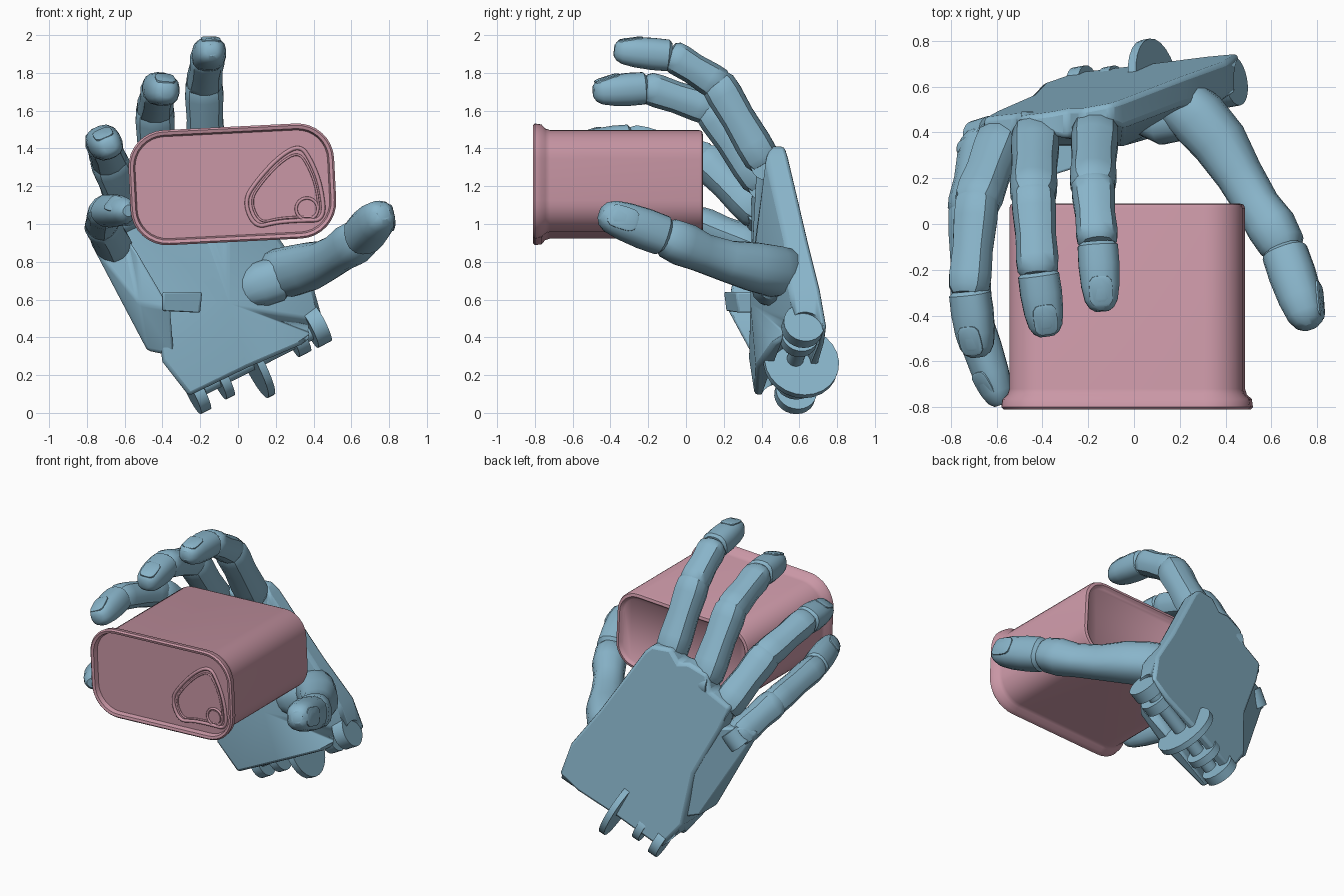
import bpy, bmesh, math
from mathutils import Vector, Matrix

cube = bpy.data.objects.get("Cube")
if cube:
    bpy.data.objects.remove(cube, do_unlink=True)


def material(name, colour):
    m = bpy.data.materials.new(name)
    m.use_nodes = True
    m.diffuse_color = (*colour, 1)
    m.node_tree.nodes["Principled BSDF"].inputs["Base Color"].default_value = (*colour, 1)
    return m


BLUE = material("dusty_blue", (0.25, 0.46, 0.59))
PINK = material("dusty_pink", (0.59, 0.31, 0.38))


def finish(name, bm, mat, angle=35, bevel=0):
    bmesh.ops.recalc_face_normals(bm, faces=bm.faces)
    mesh = bpy.data.meshes.new(name)
    bm.to_mesh(mesh)
    bm.free()
    ob = bpy.data.objects.new(name, mesh)
    bpy.context.collection.objects.link(ob)
    mesh.materials.append(mat)
    if bevel:
        mod = ob.modifiers.new("soft_edges", "BEVEL")
        mod.width, mod.segments, mod.limit_method = bevel, 2, "ANGLE"
    bpy.ops.object.select_all(action="DESELECT")
    ob.select_set(True)
    bpy.context.view_layer.objects.active = ob
    bpy.ops.object.shade_smooth_by_angle(angle=math.radians(angle))
    return ob


def skin(name, rings, mat, angle=35):
    """Join a row of equal rings of points and cap both ends."""
    bm = bmesh.new()
    loops = [[bm.verts.new(p) for p in ring] for ring in rings]
    n = len(loops[0])
    for a, b in zip(loops, loops[1:]):
        for i in range(n):
            j = (i + 1) % n
            bm.faces.new((a[i], a[j], b[j], b[i]))
    bm.faces.new(loops[0])
    bm.faces.new(loops[-1])
    return finish(name, bm, mat, angle)


def frame(d, up):
    d = d.normalized()
    side = d.cross(Vector(up)).normalized()
    return side, side.cross(d), d


def tube(name, pts, radii, up, n=12, flat=0.95):
    rings = []
    for i, p in enumerate(pts):
        d = pts[min(i + 1, len(pts) - 1)] - pts[max(i - 1, 0)]
        side, top, _ = frame(d, up)
        ring = []
        for k in range(n):
            a = math.tau * (k + 0.5) / n
            c, s = math.cos(a), math.sin(a)
            box = (abs(c) ** 2.6 + abs(s) ** 2.6) ** (-1 / 2.6)
            ring.append(p + radii[i] * box * (side * c + top * s * flat))
        rings.append(ring)
    return skin(name, rings, BLUE)


def disc(name, centre, axis, r, depth, mat=BLUE, seg=24):
    bm = bmesh.new()
    rot = Vector(axis).to_track_quat("Z", "Y").to_matrix().to_4x4()
    bmesh.ops.create_cone(bm, cap_ends=True, segments=seg, radius1=r, radius2=r,
                          depth=depth, matrix=Matrix.Translation(centre) @ rot)
    return finish(name, bm, mat, 35)


def phalanx(name, a, b, r0, r1, up):
    ts = (-0.08, 0.0, 0.2, 0.55, 0.85, 1.0, 1.08)
    fs = (0.8, 0.97, 1.0, 0.95, 1.03, 0.99, 0.78)
    pts = [a.lerp(b, t) for t in ts]
    tube(name, pts, [f * (r0 + (r1 - r0) * t) for f, t in zip(fs, ts)], up)


def fingertip(name, a, b, r, up):
    ts = (0.03, 0.08, 0.35, 0.65, 0.85, 0.95, 1.0)
    fs = (0.8, 1.0, 1.02, 0.95, 0.82, 0.62, 0.36)
    tube(name, [a.lerp(b, t) for t in ts], [r * f for f in fs], up, 16)
    # nail set on the back of the tip
    side, top, d = frame(b - a, up)
    c = a.lerp(b, 0.74) + top * r * 0.73
    top = (top + d * 0.25).normalized()
    d = side.cross(top) * -1
    rings = []
    for h, s in ((-0.2, 1), (0.05, 1), (0.1, 0.85)):
        ring = []
        for k in range(20):
            t = math.tau * k / 20
            x, y = math.cos(t), math.sin(t)
            q = (x ** 4 + y ** 4) ** -0.25 * s
            ring.append(c + side * x * q * r * 0.58 + d * y * q * r * 0.76 + top * h * r)
        rings.append(ring)
    skin(name + "_nail", rings, BLUE)


# four fingers: joints from knuckle to tip, knuckle radius, direction of the back
fingers = {
    "index": ([(-.17, .40, 1.35), (-.18, .17, 1.74), (-.16, -.07, 1.89), (-.14, -.38, 1.92)],
              .105, (0, .5, 1)),
    "middle": ([(-.43, .385, 1.24), (-.44, .13, 1.61), (-.42, -.2, 1.72), (-.38, -.49, 1.70)],
               .107, (0, .4, 1)),
    "ring": ([(-.58, .37, 1.07), (-.685, .1, 1.34), (-.72, -.28, 1.44), (-.68, -.58, 1.41)],
             .105, (-.45, .2, 1)),
    "little": ([(-.66, .36, .88), (-.72, .06, 1.0), (-.71, -.4, 1.07), (-.58, -.79, 1.07)],
               .098, (-.8, .1, .6)),
}
ACROSS = Vector((0.88, 0.16, 0.45))
for name, (joints, r, up) in fingers.items():
    j = [Vector(p) for p in joints]
    phalanx(name + "_lower", j[0], j[1], r, r * 0.94, up)
    phalanx(name + "_middle", j[1], j[2], r * 0.92, r * 0.84, up)
    fingertip(name + "_tip", j[2], j[3], r * 0.84, up)
    side = frame(j[1] - j[0], up)[0]
    disc(name + "_knuckle", j[0] - (j[1] - j[0]) * 0.1, side, r * 0.75, r * 1.2)

# thumb
path = [(.14, .6, .74), (.19, .55, .745), (.28, .465, .75), (.375, .355, .775), (.46, .215, .805),
        (.54, .08, .85), (.6, -.01, .89), (.645, -.09, .925), (.66, -.13, .94)]
tube("thumb_lower", [Vector(p) for p in path],
     [.07, .12, .135, .128, .108, .102, .114, .105, .075], (1, .5, .2), 16)
fingertip("thumb_tip", Vector((.65, -.1, .93)), Vector((.77, -.45, 1.06)), .106, (1, .35, .1))
tube("thumb_mound", [Vector(p) for p in [(-.05, .5, .6), (.03, .48, .64), (.12, .46, .68),
                                         (.21, .48, .71), (.27, .5, .72)]],
     [.05, .09, .12, .12, .07], (0, -1, 0), 16)


# palm: thick tilted plates with a domed inner side
def back_y(x, z):
    return 0.72 + 0.18 * x - 0.125 * z


def plate(name, outline, middle, bevel):
    """Outline points hold x, z, depth of the inner side and depth of the outer side."""
    bm = bmesh.new()
    front = [bm.verts.new((x, back_y(x, z) - t, z)) for x, z, t, b in outline]
    back = [bm.verts.new((x, back_y(x, z) - b, z)) for x, z, t, b in outline]
    x, z, t = middle
    hub = bm.verts.new((x, back_y(x, z) - t, z))
    for i in range(len(front)):
        k = (i + 1) % len(front)
        bm.faces.new((front[i], front[k], back[k], back[i]))
        bm.faces.new((front[k], front[i], hub))
    bm.faces.new(back)
    return finish(name, bm, BLUE, 40, bevel)


palm_edge = [(-.26, .09, .3), (.05, .24, .33), (.33, .36, .28), (.46, .45, .16), (.4, .66, .16),
             (.22, .92, .12), (-.05, 1.36, .12), (-.1, 1.41, .08), (-.23, 1.41, .08),
             (-.29, 1.33, .13), (-.36, 1.34, .1), (-.49, 1.29, .1), (-.52, 1.18, .13),
             (-.66, 1.1, .1), (-.61, .95, .13), (-.45, .62, .22), (-.4, .27, .28)]
palm = plate("palm", [(*p, 0) for p in palm_edge], (-.06, .68, .29), 0.02)
plate("little_finger_base",
      [(-.78, .9, .17, .12), (-.72, .95, .14, .07), (-.6, .95, .14, .02), (-.53, .84, .25, .01),
       (-.36, .55, .37, .02), (-.34, .3, .27, .02), (-.48, .33, .25, .06)],
      (-.52, .58, .3), 0.015)
plate("palm_bracket", [(-.4, .64, .37, .1), (-.19, .64, .34, .1), (-.2, .53, .34, .1),
                       (-.4, .54, .37, .1)], (-.3, .58, .355), 0.01)

# groove along the wrist end that holds the hinge
groove = disc("wrist_groove_cutter", (.1, .56, .25), ACROSS, .1, 1.2)
groove.hide_render = True
groove.hide_viewport = True
cut = palm.modifiers.new("wrist_groove", "BOOLEAN")
cut.operation, cut.object, cut.solver = "DIFFERENCE", groove, "EXACT"

# wrist hinge discs
for i, (x, y, z, r, depth) in enumerate([(-.22, .58, .105, .11, .06), (-.09, .58, .18, .11, .05),
                                         (.085, .61, .265, .2, .04), (.31, .6, .4, .1, .07),
                                         (.41, .62, .46, .11, .08)]):
    disc("wrist_hinge_%d" % (i + 1), (x, y, z), ACROSS, r, depth)
disc("wrist_pin", (.11, .58, .29), ACROSS, .045, .68)


# tin: rounded rectangle swept front to back, with a flared rim and sunken ends
TILT = Matrix.Translation((-.03, 0, 1.21)) @ Matrix.Rotation(-0.05, 4, "Y")


def tin_ring(y, grow):
    ring, r = [], 0.16 + grow
    for q, (sx, sz) in enumerate([(1, 1), (-1, 1), (-1, -1), (1, -1)]):
        for k in range(9):
            a = math.pi / 2 * (q + k / 8)
            ring.append(TILT @ Vector((sx * 0.35 + r * math.cos(a), y, sz * 0.11 + r * math.sin(a))))
    return ring


sweep = [(.07, -.045), (.08, -.035), (.09, -.025), (.085, -.006), (.07, 0), (-.72, 0),
         (-.745, .008), (-.765, .03), (-.8, .035), (-.81, .025), (-.805, .008), (-.775, 0)]
skin("tin", [tin_ring(y, g) for y, g in sweep], PINK, 50)


def wire(name, pts, r, y):
    cu = bpy.data.curves.new(name, "CURVE")
    cu.dimensions, cu.bevel_depth, cu.bevel_resolution = "3D", r, 2
    sp = cu.splines.new("NURBS")
    sp.points.add(len(pts) - 1)
    for p, (x, z) in zip(sp.points, pts):
        p.co = (x, y, z, 1)
    sp.use_cyclic_u, sp.order_u = True, 3
    cu.materials.append(PINK)
    bpy.context.collection.objects.link(bpy.data.objects.new(name, cu))


# pull tab outline and its rivet
tab = [(.22, 1.36), (.33, 1.42), (.39, 1.33), (.44, 1.2), (.46, 1.02), (.34, 1.02),
       (.2, 1.01), (.09, .98), (.03, 1.12), (.1, 1.23)]
wire("pull_tab_edge", tab, .011, -.778)
cx, cz = .27, 1.15
wire("pull_tab_inner_edge", [(cx + (x - cx) * .86, cz + (z - cz) * .86) for x, z in tab], .006, -.778)
circle = [(math.cos(math.tau * k / 10), math.sin(math.tau * k / 10)) for k in range(10)]
wire("rivet_edge", [(.365 + .06 * c, 1.08 + .06 * s) for c, s in circle], .008, -.778)
disc("rivet", (.365, -.778, 1.08), (0, 1, 0), .045, .009, PINK)
